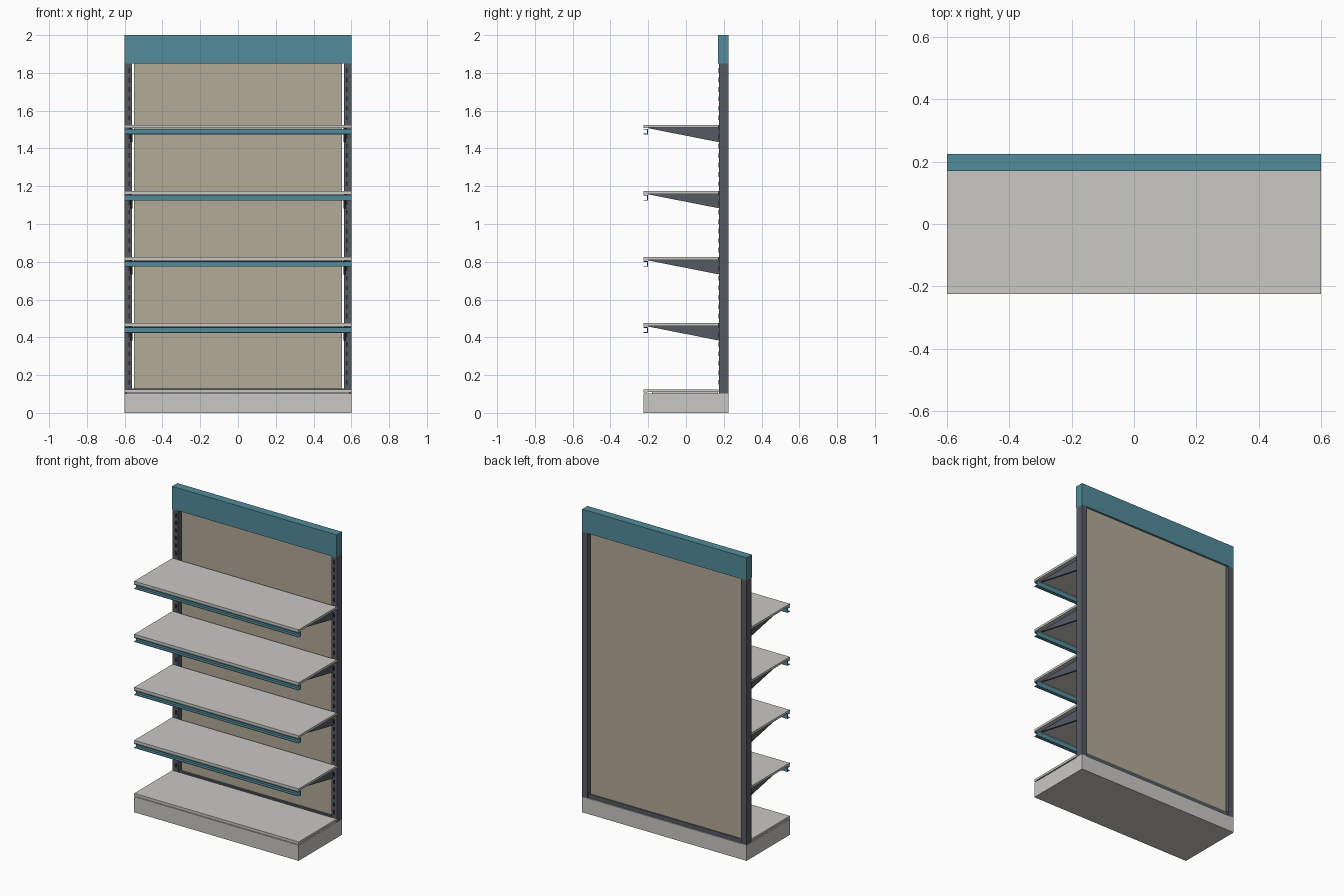
import bpy, bmesh

cube = bpy.data.objects.get("Cube")
if cube:
    bpy.data.objects.remove(cube, do_unlink=True)


def material(name, rgb):
    m = bpy.data.materials.new(name)
    m.use_nodes = True
    m.diffuse_color = (*rgb, 1)
    m.node_tree.nodes["Principled BSDF"].inputs["Base Color"].default_value = (*rgb, 1)
    return m


GREY = material("light_grey", (0.59, 0.58, 0.55))
TEAL = material("teal", (0.085, 0.26, 0.325))
TAN = material("tan_panel", (0.45, 0.405, 0.31))
DARK = material("dark_steel", (0.095, 0.102, 0.127))
SLOT = material("slot_black", (0.02, 0.021, 0.026))


def finish(name, bm, mat):
    bmesh.ops.recalc_face_normals(bm, faces=bm.faces)
    me = bpy.data.meshes.new(name)
    bm.to_mesh(me)
    bm.free()
    me.materials.append(mat)
    ob = bpy.data.objects.new(name, me)
    bpy.context.collection.objects.link(ob)
    return ob


def add_box(bm, x, y, z):
    verts = bmesh.ops.create_cube(bm, size=1)["verts"]
    for v in verts:
        for i, (lo, hi) in enumerate((x, y, z)):
            v.co[i] = lo if v.co[i] < 0 else hi


def box(name, x, y, z, mat):
    bm = bmesh.new()
    add_box(bm, x, y, z)
    return finish(name, bm, mat)


def extrude_x(name, profile, x0, x1, mat):
    """Extrude a (y, z) outline along x."""
    bm = bmesh.new()
    face = bm.faces.new([bm.verts.new((x0, y, z)) for y, z in profile])
    out = bmesh.ops.extrude_face_region(bm, geom=[face])["geom"]
    for v in out:
        if isinstance(v, bmesh.types.BMVert):
            v.co.x = x1
    return finish(name, bm, mat)


W = 0.6
FRONT, BACK, POST_FRONT = -0.225, 0.225, 0.175

# Plinth and spacer below the lowest shelf
box("base", (-W, W), (FRONT, BACK), (0, 0.103), GREY)
box("base_spacer", (-0.59, 0.59), (-0.18, 0.17), (0.1, 0.112), GREY)

# Back frame and panel
box("back_panel", (-0.55, 0.55), (0.195, 0.212), (0.12, 1.86), TAN)
box("bottom_rail", (-0.56, 0.56), (0.182, 0.218), (0.1, 0.13), DARK)
box("header", (-W, W), (0.17, BACK), (1.85, 2), TEAL)

# Posts with rows of slot marks
for side, label in ((-1, "right"), (1, "left")):
    box(label + "_post", sorted((side * 0.56, side * W)), (POST_FRONT, BACK), (0.1, 1.852), DARK)
    bm = bmesh.new()
    for i in range(34):
        z = 0.15 + i * 0.05
        add_box(bm, sorted((side * 0.573, side * 0.581)), (0.172, 0.176), (z, z + 0.025))
    finish(label + "_post_slots", bm, SLOT)

# Shelves: folded plate, price channel and tapered brackets
for n in range(5):
    top = 0.125 + n * 0.35
    extrude_x(f"shelf_{n}", [
        (FRONT, top), (0.173, top), (0.173, top - 0.015), (-0.203, top - 0.015),
        (-0.203, top - 0.018), (FRONT, top - 0.018)], -W, W, GREY)
    if n == 0:
        continue
    hi, lo = top - 0.021, top - 0.051
    extrude_x(f"price_channel_{n}", [
        (FRONT, hi), (-0.201, hi), (-0.201, lo), (FRONT, lo),
        (FRONT, lo + 0.004), (-0.206, lo + 0.004),
        (-0.206, hi - 0.004), (FRONT, hi - 0.004)], -W, W, TEAL)
    for side, label in ((-1, "right"), (1, "left")):
        extrude_x(f"{label}_bracket_{n}", [
            (-0.2, top - 0.013), (0.176, top - 0.013),
            (0.176, top - 0.092), (-0.2, top - 0.018)],
            side * 0.559, side * 0.571, DARK)
